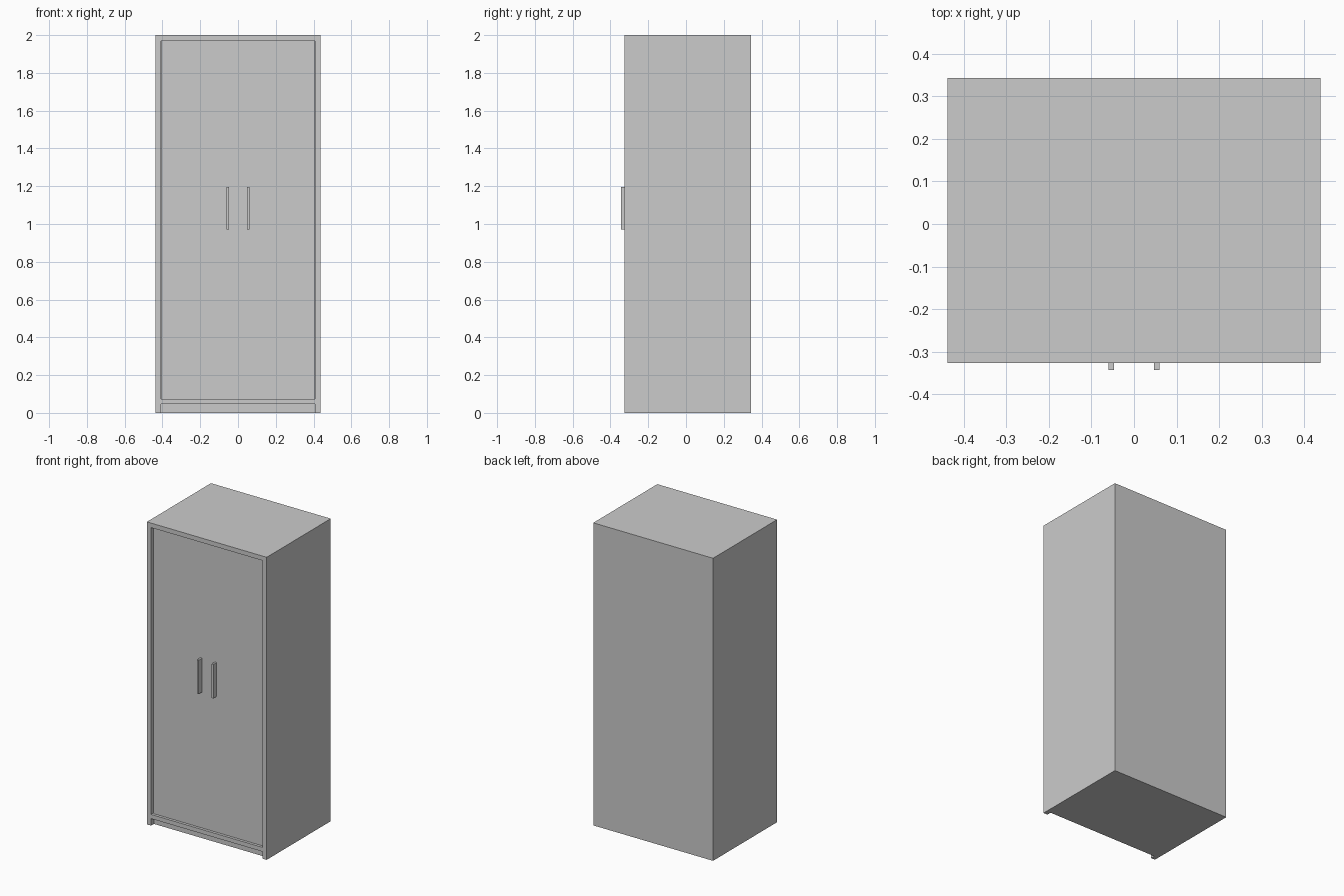
import bpy

if "Cube" in bpy.data.objects:
    bpy.data.objects.remove(bpy.data.objects["Cube"])

FRONT, BACK = -0.326, 0.343      # cabinet depth range
HALF_W, BOARD = 0.438, 0.03      # half width, board thickness
INNER = HALF_W - BOARD


def box(name, x0, x1, y0, y1, z0, z1):
    """Axis-aligned box from its min and max on each axis."""
    verts = [(x, y, z) for x in (x0, x1) for y in (y0, y1) for z in (z0, z1)]
    faces = [(0, 1, 3, 2), (4, 6, 7, 5), (0, 4, 5, 1),
             (2, 3, 7, 6), (0, 2, 6, 4), (1, 5, 7, 3)]
    mesh = bpy.data.meshes.new(name)
    mesh.from_pydata(verts, [], faces)
    ob = bpy.data.objects.new(name, mesh)
    bpy.context.collection.objects.link(ob)
    return ob


def pair(name, x0, x1, *rest):
    """Left and right copies of a box."""
    box("right_" + name, x0, x1, *rest)
    box("left_" + name, -x1, -x0, *rest)


# Carcass: sides, top, bottom shelf and back
pair("side_panel", INNER, HALF_W, FRONT, BACK, 0, 2 - BOARD)
box("top_panel", -HALF_W, HALF_W, FRONT, BACK, 2 - BOARD, 2)
box("bottom_shelf", -INNER, INNER, FRONT, BACK, 0.046, 0.074)
box("back_panel", -INNER, INNER, BACK - 0.02, BACK, 0.074, 2 - BOARD)

# Plinth, set back under the bottom shelf
box("plinth", -INNER, INNER, FRONT + 0.03, BACK, 0, 0.046)

# Recessed doors, with a narrow gap beside the side panels
DOOR_FACE = FRONT + 0.018
pair("door", 0, INNER - 0.004, DOOR_FACE, DOOR_FACE + 0.02, 0.074, 2 - BOARD)

# Bar handles
pair("handle", 0.047, 0.06, -0.343, DOOR_FACE, 0.972, 1.197)
